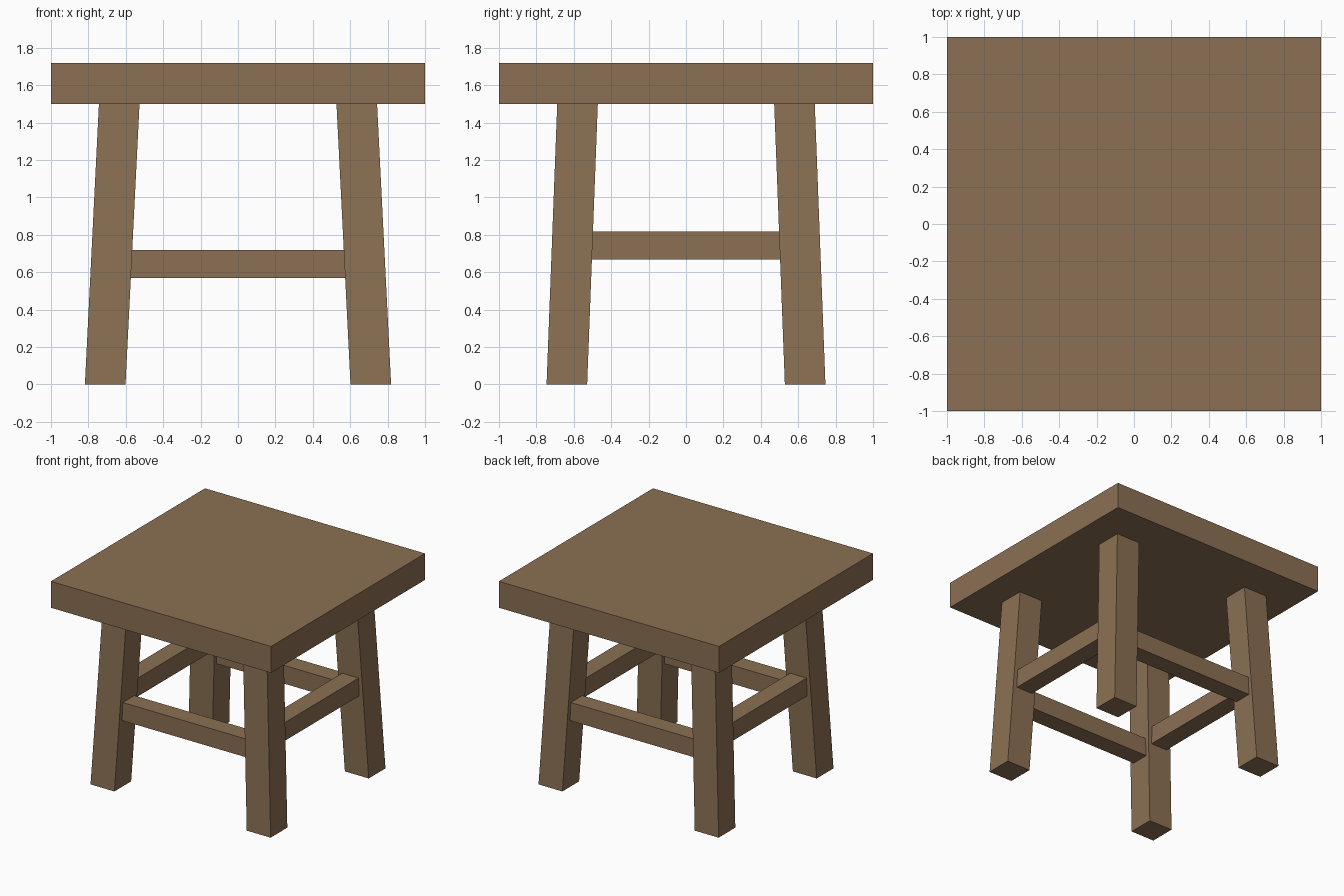
import bpy

if "Cube" in bpy.data.objects:
    bpy.data.objects.remove(bpy.data.objects["Cube"])

wood = bpy.data.materials.new("brown wood")
wood.diffuse_color = (0.258, 0.162, 0.087, 1.0)
wood.use_nodes = True
wood.node_tree.nodes["Principled BSDF"].inputs["Base Color"].default_value = wood.diffuse_color

LEG = 0.217                               # leg thickness
SEAT_Z, SEAT_TOP = 1.50, 1.717
FOOT, HEAD = (0.71, 0.637), (0.635, 0.58)  # leg centre at floor and at seat


def leg_centre(z):
    t = z / SEAT_Z
    return [f + (h - f) * t for f, h in zip(FOOT, HEAD)]


def prism(name, low, high):
    """Six-sided block between two level rectangles (x0, x1, y0, y1, z)."""
    verts = []
    for x0, x1, y0, y1, z in (low, high):
        verts += [(x0, y0, z), (x1, y0, z), (x1, y1, z), (x0, y1, z)]
    faces = [(3, 2, 1, 0), (4, 5, 6, 7)]
    faces += [(i, (i + 1) % 4, (i + 1) % 4 + 4, i + 4) for i in range(4)]
    mesh = bpy.data.meshes.new(name)
    mesh.from_pydata(verts, [], faces)
    mesh.materials.append(wood)
    bpy.context.collection.objects.link(bpy.data.objects.new(name, mesh))


def rect(cx, cy, hx, hy, z):
    return (cx - hx, cx + hx, cy - hy, cy + hy, z)


# Seat slab
prism("seat", rect(0, 0, 1, 1, SEAT_Z), rect(0, 0, 1, 1, SEAT_TOP))

# Splayed legs
for sy, depth in ((-1, "front"), (1, "back")):
    for sx, side in ((-1, "left"), (1, "right")):
        prism(f"{depth}_{side}_leg",
              rect(sx * FOOT[0], sy * FOOT[1], LEG / 2, LEG / 2, 0),
              rect(sx * HEAD[0], sy * HEAD[1], LEG / 2, LEG / 2, SEAT_Z))

# Rails between the legs: low at front and back, higher at the sides
RAIL = 0.15
for s, depth, side in ((-1, "front", "left"), (1, "back", "right")):
    z0 = 0.568
    cx, cy = leg_centre(z0 + RAIL / 2)
    half = cx - LEG / 2 + 0.006
    prism(f"{depth}_rail", rect(0, s * cy, half, RAIL / 2, z0),
          rect(0, s * cy, half, RAIL / 2, z0 + RAIL))
    z0 = 0.668
    cx, cy = leg_centre(z0 + RAIL / 2)
    half = cy - LEG / 2 + 0.006
    prism(f"{side}_rail", rect(s * cx, 0, RAIL / 2, half, z0),
          rect(s * cx, 0, RAIL / 2, half, z0 + RAIL))
